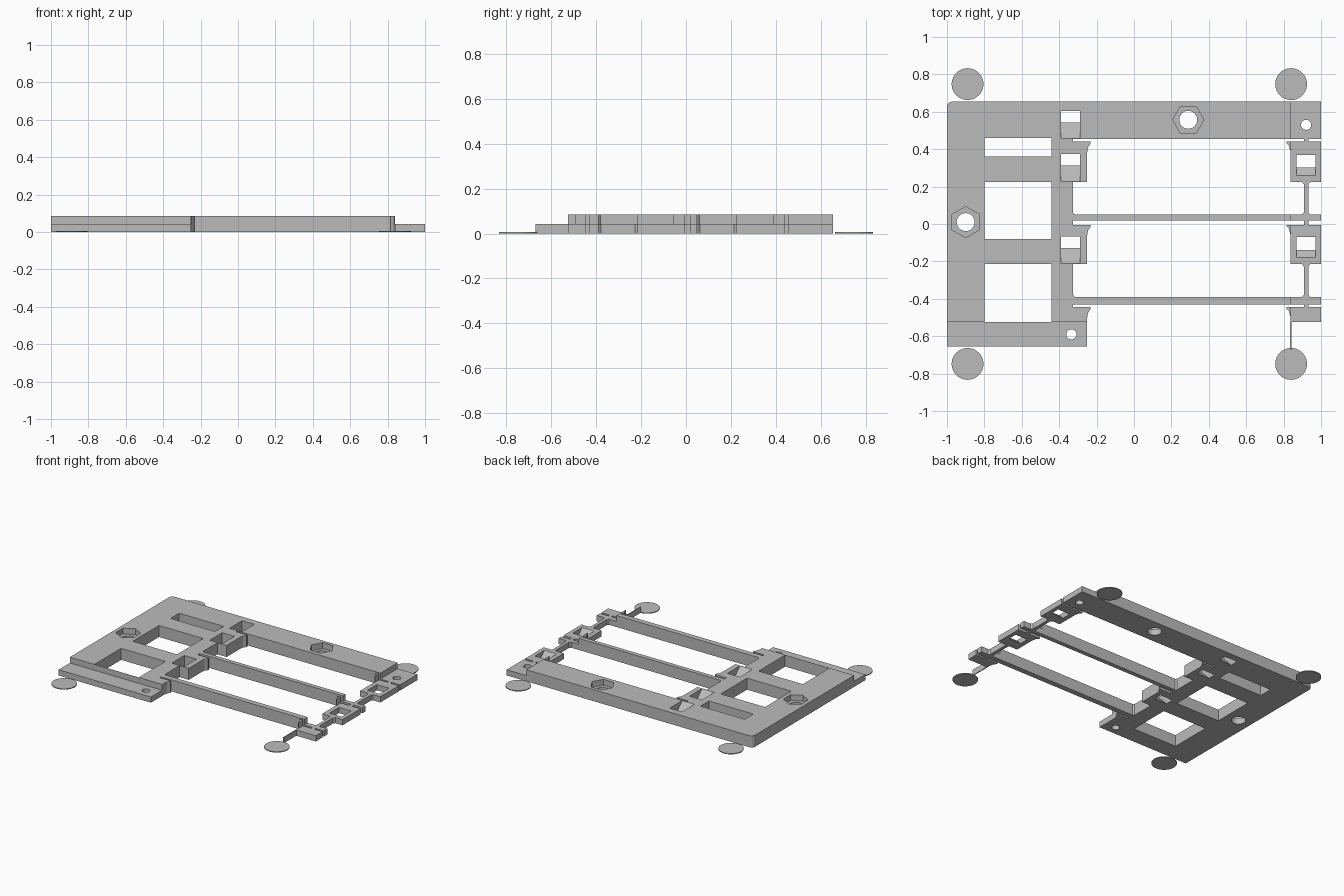
import bpy, bmesh, math
from mathutils import Vector

cube = bpy.data.objects.get("Cube")
if cube:
    bpy.data.objects.remove(cube, do_unlink=True)

FULL, HALF, FILM, EPS = 0.085, 0.042, 0.006, 0.01

grey = bpy.data.materials.new("plain grey")
grey.use_nodes = True
grey.diffuse_color = (0.5, 0.5, 0.5, 1)
grey.node_tree.nodes["Principled BSDF"].inputs["Base Color"].default_value = (0.5, 0.5, 0.5, 1)


def extrude(name, points, direction):
    """Solid made by sweeping a flat 3D outline along a direction."""
    bm = bmesh.new()
    face = bm.faces.new([bm.verts.new(p) for p in points])
    top = bmesh.ops.extrude_face_region(bm, geom=[face])["geom"]
    bmesh.ops.translate(bm, vec=Vector(direction),
                        verts=[v for v in top if isinstance(v, bmesh.types.BMVert)])
    bmesh.ops.recalc_face_normals(bm, faces=bm.faces)
    mesh = bpy.data.meshes.new(name)
    bm.to_mesh(mesh)
    bm.free()
    mesh.materials.append(grey)
    obj = bpy.data.objects.new(name, mesh)
    bpy.context.collection.objects.link(obj)
    return obj


def prism(name, outline, z0, z1):
    return extrude(name, [(x, y, z0) for x, y in outline], (0, 0, z1 - z0))


def box(name, x0, x1, y0, y1, z0, z1):
    return prism(name, [(x0, y0), (x1, y0), (x1, y1), (x0, y1)], z0, z1)


def disc(name, x, y, r, z0, z1, sides=40, turn=0.0):
    angles = [turn + 2 * math.pi * i / sides for i in range(sides)]
    return prism(name, [(x + r * math.cos(a), y + r * math.sin(a)) for a in angles], z0, z1)


def ramp_hole(x, y0, y1, h):
    """Cutter for a square opening whose front wall is a 45 degree ramp."""
    profile = [(y0 - EPS, h + EPS), (y1, h + EPS), (y1, -EPS), (y0 + h + EPS, -EPS)]
    return extrude("cutter", [(x - 0.05, y, z) for y, z in profile], (0.1, 0, 0))


def through(x, y, r):
    return disc("cutter", x, y, r, -EPS, FULL + EPS, 32)


def cut(obj, cutters):
    for c in cutters:
        c.hide_render = True
        m = obj.modifiers.new("cut", "BOOLEAN")
        m.operation, m.solver, m.object = "DIFFERENCE", "EXACT", c
    bpy.context.view_layer.update()
    done = obj.evaluated_get(bpy.context.evaluated_depsgraph_get())
    mesh = bpy.data.meshes.new_from_object(done)
    obj.modifiers.clear()
    obj.data = mesh
    for c in cutters:
        bpy.data.objects.remove(c, do_unlink=True)


# Main frame outline: base, three clip blocks, two long beams, back bar
def clip_tip(y):
    return [(-0.25, y - 0.055), (-0.246, y - 0.03), (-0.232, y - 0.01),
            (-0.232, y), (-0.325, y)]


def beam(y0, y1):
    return [(-0.325, y0), (0.84, y0), (0.84, y1), (-0.315, y1), (-0.325, y1 + 0.01)]


outline = [(-1, -0.655), (-0.25, -0.655)] + clip_tip(-0.445) + beam(-0.43, -0.39)
outline += [(-0.325, -0.215), (-0.25, -0.215)] + clip_tip(-0.005) + beam(0.018, 0.05)
outline += [(-0.325, 0.225), (-0.25, 0.225)] + clip_tip(0.44)
outline += [(-0.325, 0.455), (0.84, 0.455), (0.84, 0.655)]
outline += [(-0.97 - 0.03 * math.sin(a), 0.625 + 0.03 * math.cos(a))
            for a in (math.pi / 8 * i for i in range(5))]
frame = prism("frame", outline, 0, FULL)

# Lowered front lip, windows, ramped clip openings, nut pockets, screw holes
cutters = [box("cutter", -1.1, -0.2, -0.7, -0.525, HALF, FULL + EPS)]
for y0, y1 in ((-0.524, -0.215), (-0.08, 0.225), (0.36, 0.46)):
    cutters.append(box("cutter", -0.8, -0.44, y0, y1, -EPS, FULL + EPS))
for y0 in (-0.212, 0.228, 0.458):
    cutters.append(ramp_hole(-0.34, y0, y0 + 0.145, FULL))
for x, y, turn in ((-0.9, 0.01, math.pi / 6), (0.29, 0.557, 0)):
    cutters.append(disc("cutter", x, y, 0.083, HALF, FULL + EPS, 6, turn))
    cutters.append(through(x, y, 0.048))
cutters.append(through(-0.335, -0.59, 0.027))
cut(frame, cutters)

# Thin end tabs on the right
back_tab = box("back_tab", 0.84, 1, 0.455, 0.655, 0, HALF)
cut(back_tab, [through(0.92, 0.53, 0.027)])
for i, (y0, y1) in enumerate(((-0.43, -0.39), (0.018, 0.05))):
    box(f"beam_end_{i + 1}", 0.84, 1, y0, y1, 0, HALF)

# Right clip blocks with their hooked tips
for name, y0, y1 in (("front", -0.525, -0.445), ("middle", -0.215, -0.005), ("rear", 0.225, 0.44)):
    block = box(f"{name}_clip_block", 0.836, 1, y0, y1, 0, HALF)
    if name != "front":
        cut(block, [ramp_hole(0.92, y0 + 0.035, y0 + 0.145, HALF)])
    prism(f"{name}_clip_hook", [(0.84, y1), (0.815, y1), (0.815, y1 - 0.007),
                                (0.828, y1 - 0.02), (0.836, y1 - 0.05), (0.84, y1 - 0.05)], 0, FULL)

# Flared links between beams and blocks
for i, (y0, y1) in enumerate(((-0.39, -0.215), (0.05, 0.225))):
    side = [(0.022, y0), (0.012, y0 + 0.012), (0.012, y1 - 0.012), (0.022, y1)]
    prism(f"link_{i + 1}", [(0.92 + w, y) for w, y in side]
          + [(0.92 - w, y) for w, y in reversed(side)], 0, HALF)

# Small bridges across the slots
for i, (y0, y1) in enumerate(((-0.445, -0.43), (-0.005, 0.018), (0.44, 0.455))):
    box(f"bridge_{i + 1}", 0.908, 0.932, y0, y1, 0, HALF)

# Thin strip to the front disc, and the four corner discs
box("front_strip", 0.835, 0.842, -0.67, -0.525, 0, HALF)
for side, x in (("right", -0.89), ("left", 0.84)):
    for end, y in (("front", -0.748), ("back", 0.748)):
        disc(f"{end}_{side}_disc", x, y, 0.085, 0, FILM)
